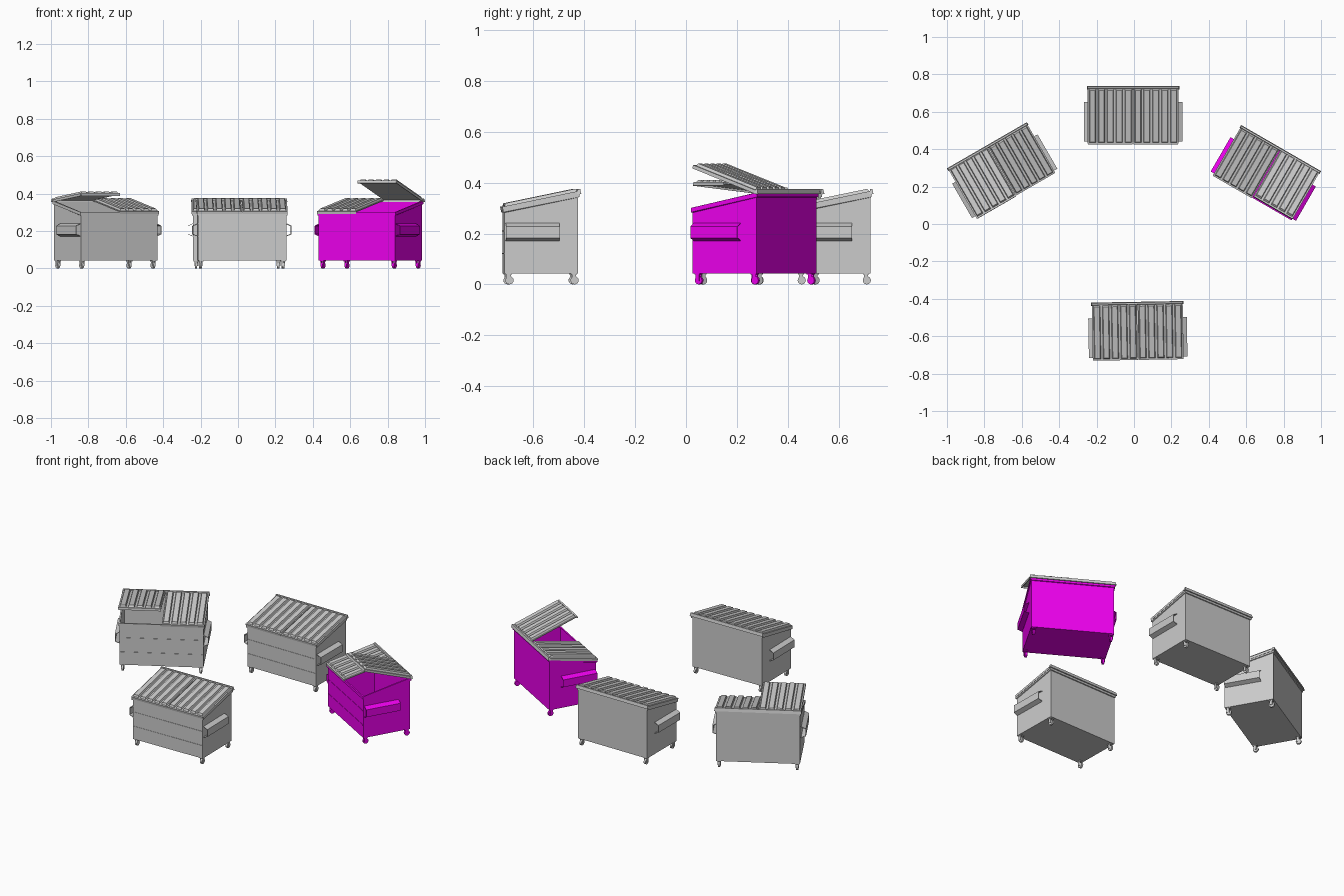
import bpy, bmesh
from math import radians, atan2
from mathutils import Matrix, Vector

if "Cube" in bpy.data.objects:
    bpy.data.objects.remove(bpy.data.objects["Cube"])

pink = bpy.data.materials.new("magenta_paint")
pink.diffuse_color = (0.85, 0.0, 0.85, 1)
pink.use_nodes = True
pink.node_tree.nodes["Principled BSDF"].inputs["Base Color"].default_value = pink.diffuse_color

HX, HY = 0.236, 0.145            # body half width and half depth
Z0, ZF, ZB = 0.043, 0.300, 0.360  # floor, front top, back top
SLOPE = atan2(ZB - ZF, 2 * HY)


def finish(name, bm, mat, paint=None, shell=0.0, smooth=False):
    me = bpy.data.meshes.new(name)
    bm.to_mesh(me)
    bm.free()
    ob = bpy.data.objects.new(name, me)
    bpy.context.collection.objects.link(ob)
    ob.matrix_world = mat
    if paint:
        me.materials.append(paint)
    if shell:
        m = ob.modifiers.new("sheet", "SOLIDIFY")
        m.thickness, m.offset = shell, -1
    if smooth:
        bpy.ops.object.select_all(action='DESELECT')
        ob.select_set(True)
        bpy.context.view_layer.objects.active = ob
        bpy.ops.object.shade_smooth_by_angle(angle=radians(35))
    return ob


def box(bm, lo, hi, tx=0.0, ty=0.0):
    """Box between two corners; the top is inset by tx, ty."""
    def ring(z, ix, iy):
        return [bm.verts.new((x, y, z)) for x, y in (
            (lo[0] + ix, lo[1] + iy), (hi[0] - ix, lo[1] + iy),
            (hi[0] - ix, hi[1] - iy), (lo[0] + ix, hi[1] - iy))]
    a, b = ring(lo[2], 0, 0), ring(hi[2], tx, ty)
    bm.faces.new(a[::-1])
    bm.faces.new(b)
    for i in range(4):
        j = (i + 1) % 4
        bm.faces.new((a[i], a[j], b[j], b[i]))


def wall_ring(bm, grow, front_z, back_z):
    hx, hy = HX + grow, HY + grow
    return [bm.verts.new((x, y, front_z if y < 0 else back_z))
            for x, y in ((-hx, -hy), (hx, -hy), (hx, hy), (-hx, hy))]


def bridge(bm, a, b):
    for i in range(len(a)):
        j = (i + 1) % len(a)
        bm.faces.new((a[i], a[j], b[j], b[i]))


def make_lid(prefix, side, lift, mat):
    """Ribbed half lid, hinged at its back edge (local origin)."""
    bm = bmesh.new()
    w, d = 0.241, 0.306
    x0, x1 = (0.002, w) if side > 0 else (-w, -0.002)
    box(bm, (x0, -d, 0), (x1, 0, 0.006))
    # turned-down front and outer edges
    box(bm, (x0, -d - 0.003, -0.008), (x1, -d + 0.002, 0.006))
    xo = x1 if side > 0 else x0
    box(bm, (xo - 0.002, -d, -0.008), (xo + 0.002, 0, 0.006))
    pitch = (x1 - x0) / 5
    for i in range(5):
        c = x0 + pitch * (i + 0.5)
        box(bm, (c - 0.018, -d + 0.006, 0.006), (c + 0.018, -0.008, 0.017), 0.004, 0.006)
    tilt = Matrix.Translation((0, 0.150, 0.362)) @ Matrix.Rotation(SLOPE - lift, 4, 'X')
    finish(f"{prefix}_{'right' if side > 0 else 'left'}_lid", bm, mat @ tilt)


def dumpster(prefix, x, y, turn, lifts=(0, 0), paint=None):
    mat = Matrix.Translation((x, y, 0)) @ Matrix.Rotation(radians(turn), 4, 'Z')

    # open-topped sheet metal body
    bm = bmesh.new()
    low, top = wall_ring(bm, 0, Z0, Z0), wall_ring(bm, 0, ZF, ZB)
    bm.faces.new(low[::-1])
    bridge(bm, low, top)
    finish(prefix + "_body", bm, mat, paint, 0.004)

    # rim band around the sloping top
    bm = bmesh.new()
    rings = [wall_ring(bm, g, ZF + h, ZB + h)
             for g, h in ((0, -0.018), (0.005, -0.016), (0.005, 0.001), (-0.004, 0.001))]
    for a, b in zip(rings, rings[1:]):
        bridge(bm, a, b)
    finish(prefix + "_rim", bm, mat, paint)

    # thin horizontal creases on the front sheet
    bm = bmesh.new()
    for z in (0.122, 0.210):
        box(bm, (-HX + 0.004, -HY - 0.002, z - 0.0015), (HX - 0.004, -HY + 0.001, z + 0.0015))
    finish(prefix + "_front_creases", bm, mat, paint)

    # open-ended fork pockets on both sides
    bm = bmesh.new()
    section = ((0, 0.238), (0.025, 0.226), (0.025, 0.184), (0, 0.174))
    for s in (-1, 1):
        a, b = ([bm.verts.new((s * (HX + px), py, pz)) for px, pz in section]
                for py in (-0.140, 0.072))
        for i in range(3):
            f = (a[i], a[i + 1], b[i + 1], b[i])
            bm.faces.new(f if s < 0 else f[::-1])
    finish(prefix + "_fork_pockets", bm, mat, paint, 0.003)

    # casters: top plate, fork and wheel
    bm = bmesh.new()
    for sx in (-1, 1):
        for sy in (-1, 1):
            cx, cy = sx * 0.220, sy * 0.128
            box(bm, (cx - 0.012, cy - 0.012, 0.038), (cx + 0.012, cy + 0.012, 0.044))
            for k in (-1, 1):
                fx = cx + k * 0.0085
                box(bm, (fx - 0.0015, cy - 0.008, 0.013), (fx + 0.0015, cy + 0.008, 0.039))
            bmesh.ops.create_cone(
                bm, cap_ends=True, segments=16, radius1=0.016, radius2=0.016, depth=0.012,
                matrix=Matrix.Translation((cx, cy + 0.003, 0.016)) @ Matrix.Rotation(radians(90), 4, 'Y'))
    finish(prefix + "_casters", bm, mat, paint, smooth=True)

    # hinge cover along the back and the two lids
    bm = bmesh.new()
    box(bm, (-0.247, 0.140, 0.356), (0.247, 0.157, 0.375), 0.004, 0.004)
    finish(prefix + "_hinge_cover", bm, mat)
    for side, lift in zip((-1, 1), lifts):
        make_lid(prefix, side, radians(lift), mat)


dumpster("back_dumpster", -0.005, 0.580, 0)
dumpster("front_dumpster", 0.020, -0.573, 1)
dumpster("left_dumpster", -0.708, 0.285, 30, lifts=(18, 0))
dumpster("right_dumpster", 0.708, 0.270, -30, lifts=(0, 31), paint=pink)
